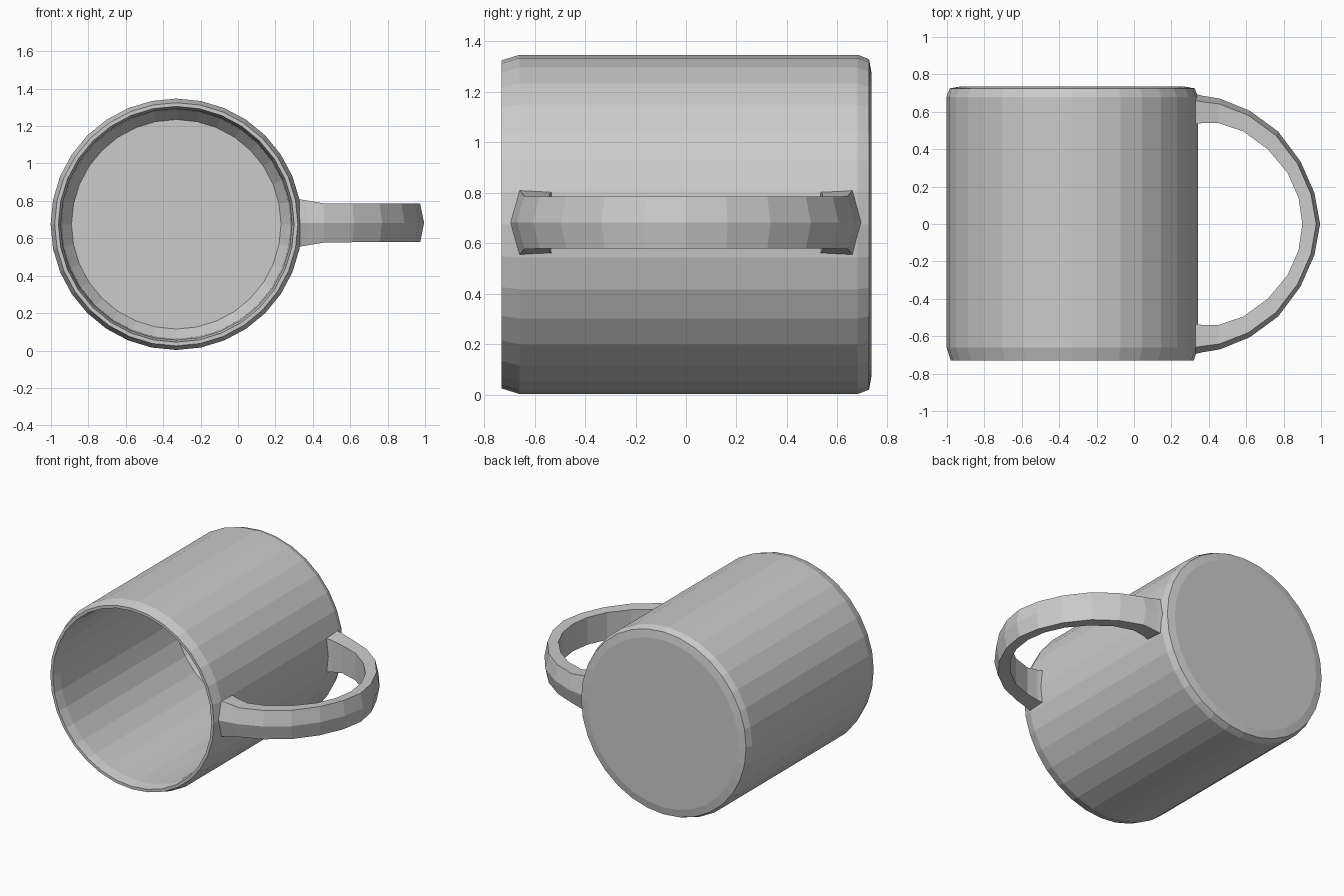
import bpy, bmesh
from math import cos, sin, pi

if "Cube" in bpy.data.objects:
    bpy.data.objects.remove(bpy.data.objects["Cube"])

CX, CZ = -0.33, 0.675   # axis of the mug, which lies along y
SIDES = 32


def finish(bm, name):
    bmesh.ops.recalc_face_normals(bm, faces=bm.faces)
    mesh = bpy.data.meshes.new(name)
    bm.to_mesh(mesh)
    bm.free()
    obj = bpy.data.objects.new(name, mesh)
    bpy.context.collection.objects.link(obj)
    return obj


def skin(bm, rings):
    """Bridge consecutive closed rings of points and cap both ends."""
    loops = [[bm.verts.new(p) for p in ring] for ring in rings]
    for a, b in zip(loops, loops[1:]):
        n = len(a)
        for i in range(n):
            j = (i + 1) % n
            bm.faces.new((a[i], a[j], b[j], b[i]))
    bm.faces.new(loops[0])
    bm.faces.new(loops[-1])


# Cup: one profile (radius, y) from outer base, over the rim, to inner floor
profile = [(0.60, 0.735), (0.655, 0.725), (0.672, 0.68), (0.672, 0.34),
           (0.672, 0.0), (0.672, -0.34), (0.672, -0.66), (0.65, -0.73),
           (0.63, -0.73), (0.618, -0.66), (0.615, 0.0), (0.612, 0.60),
           (0.56, 0.67)]
bm = bmesh.new()
skin(bm, [[(CX + r * cos(2 * pi * i / SIDES), y, CZ + r * sin(2 * pi * i / SIDES))
           for i in range(SIDES)] for r, y in profile])
finish(bm, "mug_body")

# Handle: stations (outer x, outer y, inner x, inner y, half width), mirrored in y
half = [(0.31, 0.70, 0.31, 0.53, 0.13), (0.37, 0.685, 0.365, 0.54, 0.12),
        (0.46, 0.67, 0.45, 0.54, 0.105), (0.62, 0.605, 0.585, 0.495, 0.103),
        (0.77, 0.495, 0.715, 0.40, 0.103), (0.89, 0.335, 0.82, 0.275, 0.103),
        (0.965, 0.165, 0.88, 0.14, 0.103), (0.995, 0.0, 0.90, 0.0, 0.103)]
stations = half + [(ox, -oy, ix, -iy, w) for ox, oy, ix, iy, w in reversed(half[:-1])]
HZ = 0.682
rings = []
for ox, oy, ix, iy, w in stations:
    # outer edge sits slightly below the outer crease
    ex, ey = ox + (ix - ox) * 0.22, oy + (iy - oy) * 0.22
    rings.append([(ox, oy, HZ), (ex, ey, HZ + w), (ix, iy, HZ + w * 0.95),
                  (ix, iy, HZ - w * 0.95), (ex, ey, HZ - w)])
bm = bmesh.new()
skin(bm, rings)
finish(bm, "handle")
